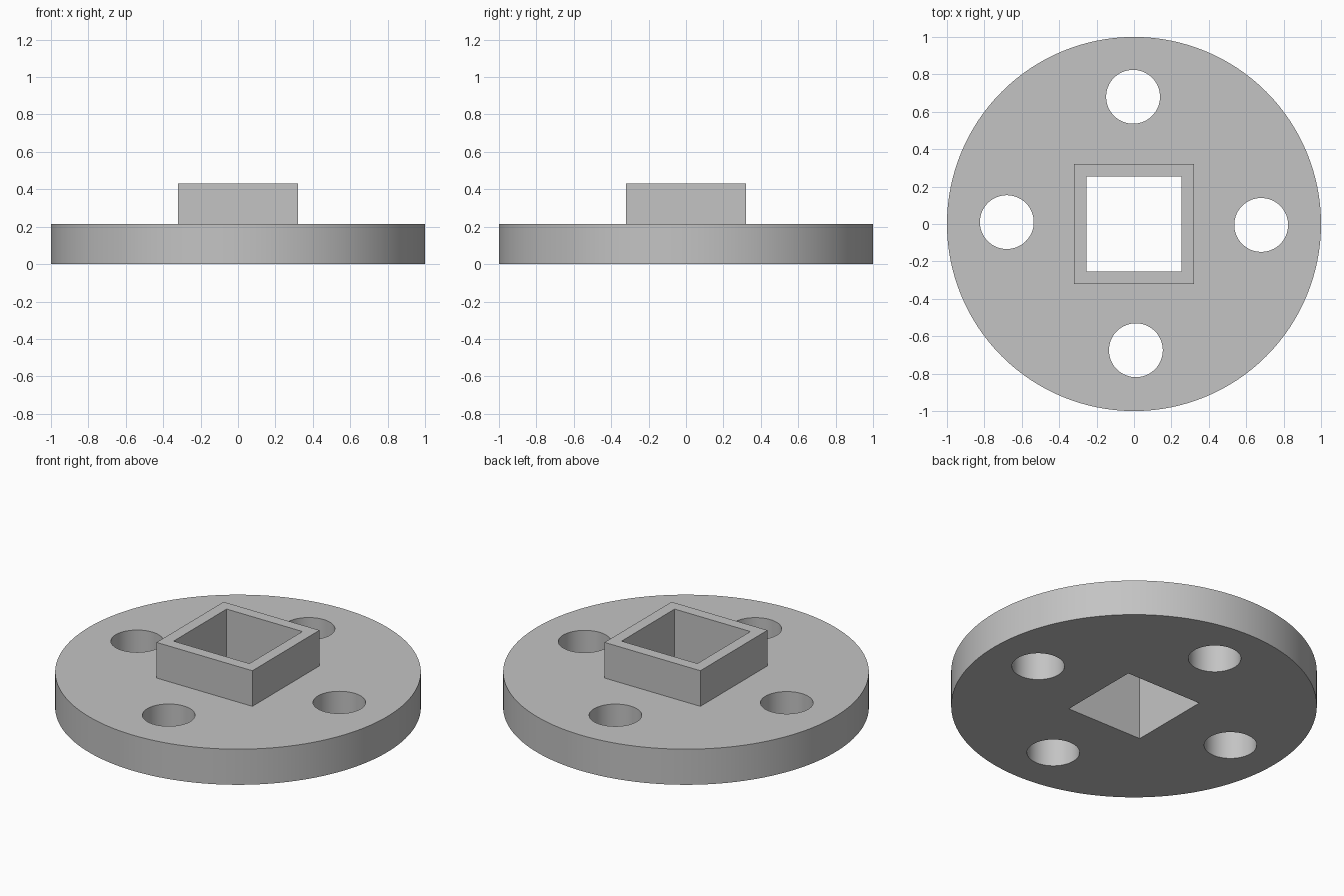
import bpy

cube = bpy.data.objects.get("Cube")
if cube:
    bpy.data.objects.remove(cube, do_unlink=True)

DISC_TOP, TOP = 0.215, 0.43

grey = bpy.data.materials.new("plain grey")
grey.use_nodes = True
grey.diffuse_color = (0.55, 0.55, 0.55, 1)
grey.node_tree.nodes["Principled BSDF"].inputs["Base Color"].default_value = grey.diffuse_color


def cylinder(name, radius, z0, z1, sides, x=0, y=0):
    bpy.ops.mesh.primitive_cylinder_add(
        vertices=sides, radius=radius, depth=z1 - z0, location=(x, y, (z0 + z1) / 2))
    return finish(name)


def block(name, half, z0, z1):
    bpy.ops.mesh.primitive_cube_add(size=1, location=(0, 0, (z0 + z1) / 2))
    bpy.context.object.scale = (2 * half, 2 * half, z1 - z0)
    bpy.ops.object.transform_apply(location=False, rotation=False, scale=True)
    return finish(name)


def finish(name):
    ob = bpy.context.object
    ob.name = ob.data.name = name
    ob.data.materials.append(grey)
    return ob


def combine(target, tool, operation):
    mod = target.modifiers.new(tool.name, 'BOOLEAN')
    mod.operation, mod.solver, mod.object = operation, 'EXACT', tool
    bpy.context.view_layer.objects.active = target
    bpy.ops.object.modifier_apply(modifier=mod.name)
    bpy.data.objects.remove(tool, do_unlink=True)


# Round plate with the square socket collar fused on top
flange = cylinder("socket_flange", 1, 0, DISC_TOP, 128)
combine(flange, block("collar", 0.32, DISC_TOP / 2, TOP), 'UNION')

# Square socket right through the middle
combine(flange, block("socket_cutter", 0.253, -0.1, TOP + 0.1), 'DIFFERENCE')

# Four bolt holes
for x, y in [(0.68, -0.005), (-0.005, 0.68), (-0.68, 0.01), (0.01, -0.675)]:
    combine(flange, cylinder("bolt_cutter", 0.144, -0.1, DISC_TOP + 0.1, 64, x, y), 'DIFFERENCE')

# Smooth round walls, sharp edges
bpy.ops.object.select_all(action='DESELECT')
flange.select_set(True)
bpy.context.view_layer.objects.active = flange
bpy.ops.object.shade_smooth_by_angle(angle=0.5)
